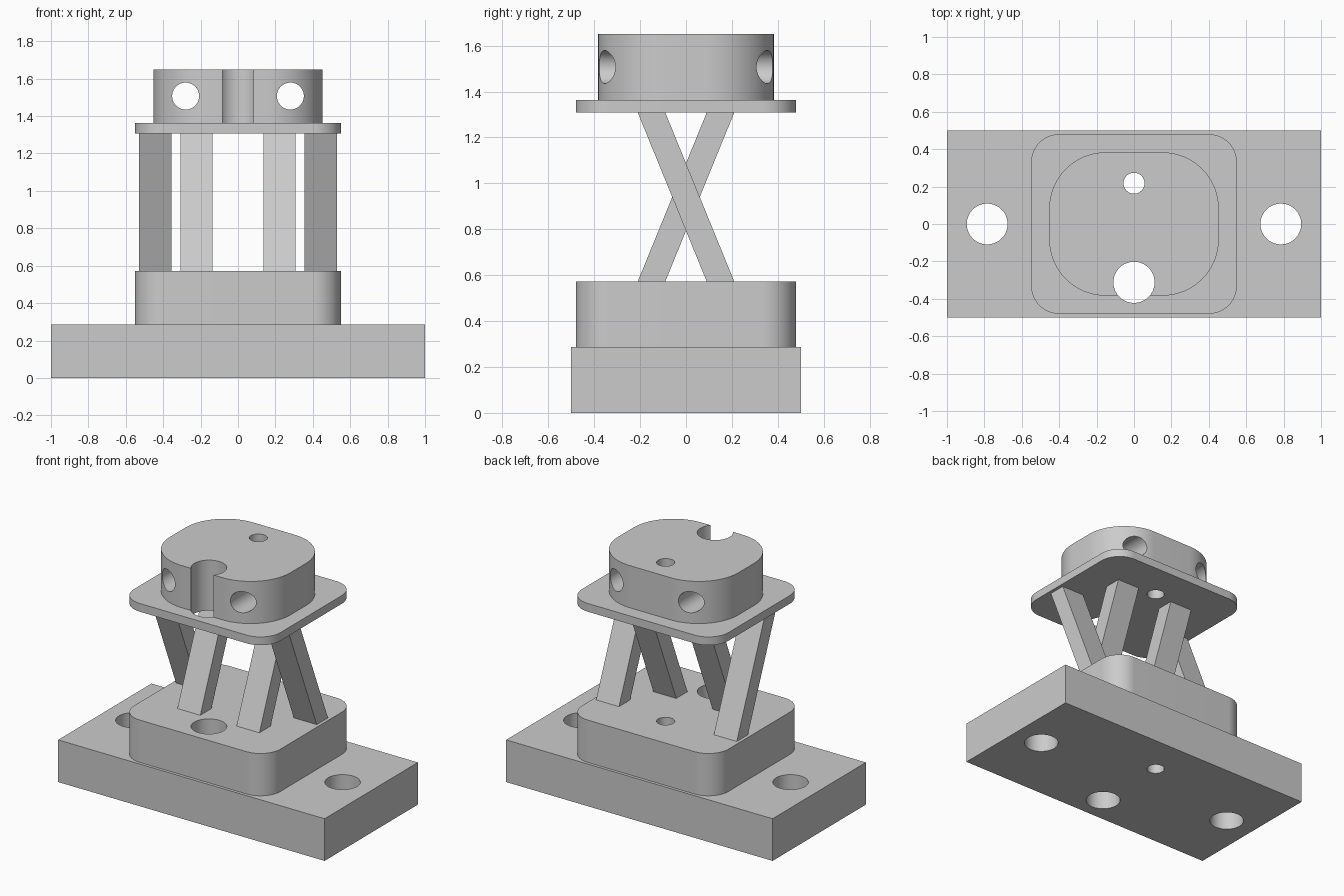
import bpy
import bmesh
import math

cube = bpy.data.objects.get("Cube")
if cube:
    bpy.data.objects.remove(cube, do_unlink=True)

grey = bpy.data.materials.new("plain grey")
grey.use_nodes = True
colour = (0.6, 0.6, 0.6, 1)
grey.diffuse_color = colour
grey.node_tree.nodes["Principled BSDF"].inputs["Base Color"].default_value = colour

# Shared heights
BASE_TOP, PEDESTAL_TOP = 0.286, 0.573
PLATE_BOTTOM, PLATE_TOP, HEAD_TOP = 1.308, 1.364, 1.65


def rounded_outline(hx, hy, radius, steps=24):
    """Rectangle outline with arc corners, counter-clockwise."""
    if radius == 0:
        return [(hx, hy), (-hx, hy), (-hx, -hy), (hx, -hy)]
    points = []
    for corner, (sx, sy) in enumerate([(1, 1), (-1, 1), (-1, -1), (1, -1)]):
        for i in range(steps + 1):
            a = math.pi / 2 * (corner + i / steps)
            points.append((sx * (hx - radius) + radius * math.cos(a),
                           sy * (hy - radius) + radius * math.sin(a)))
    return points


def prism(name, bottom, top):
    """Solid between two matching loops of 3D points."""
    bm = bmesh.new()
    low = [bm.verts.new(p) for p in bottom]
    high = [bm.verts.new(p) for p in top]
    bm.faces.new(low)
    bm.faces.new(high)
    for i in range(len(low)):
        j = (i + 1) % len(low)
        bm.faces.new((low[i], low[j], high[j], high[i]))
    bmesh.ops.recalc_face_normals(bm, faces=bm.faces)
    mesh = bpy.data.meshes.new(name)
    bm.to_mesh(mesh)
    bm.free()
    mesh.materials.append(grey)
    obj = bpy.data.objects.new(name, mesh)
    bpy.context.collection.objects.link(obj)
    return obj


def drill(obj, x, y, z, radius, along_y=False):
    """Cut a round through hole, upright or front to back."""
    bpy.ops.mesh.primitive_cylinder_add(
        vertices=64, radius=radius, depth=4, location=(x, y, z),
        rotation=(math.pi / 2 if along_y else 0, 0, 0))
    cutter = bpy.context.object
    cutter.hide_render = True
    cutter.data.materials.append(grey)
    cut = obj.modifiers.new("hole", 'BOOLEAN')
    cut.operation = 'DIFFERENCE'
    cut.solver = 'EXACT'
    cut.object = cutter
    graph = bpy.context.evaluated_depsgraph_get()
    mesh = bpy.data.meshes.new_from_object(obj.evaluated_get(graph))
    obj.modifiers.clear()
    obj.data = mesh
    bpy.data.objects.remove(cutter, do_unlink=True)


def slab(name, hx, hy, radius, z0, z1):
    """Rounded block with the two upright holes shared by the whole stack."""
    outline = rounded_outline(hx, hy, radius)
    obj = prism(name, [(x, y, z0) for x, y in outline],
                [(x, y, z1) for x, y in outline])
    drill(obj, 0, -0.312, 0, 0.11)
    drill(obj, 0, 0.218, 0, 0.056)
    return obj


# Stacked blocks
base = slab("base_block", 1, 0.5, 0, 0, BASE_TOP)
pedestal = slab("pedestal", 0.55, 0.48, 0.15, BASE_TOP, PEDESTAL_TOP)
plate = slab("upper_plate", 0.55, 0.48, 0.15, PLATE_BOTTOM, PLATE_TOP)
head = slab("head_block", 0.453, 0.383, 0.3, PLATE_TOP, HEAD_TOP)

# Mounting holes in the base and cross holes in the head
for side in (-1, 1):
    drill(base, side * 0.785, 0, 0, 0.109)
    drill(head, side * 0.28, 0, 1.507, 0.072, along_y=True)

# Slanted struts: inner pair leans back, outer pair leans forward
for side, side_name in ((1, "left"), (-1, "right")):
    for kind, x, lean in (("inner", 0.222, 1), ("outer", 0.442, -1)):
        section = rounded_outline(0.086, 0.06, 0)
        prism(f"{kind}_strut_{side_name}",
              [(side * x + px, py - lean * 0.15, PEDESTAL_TOP) for px, py in section],
              [(side * x + px, py + lean * 0.15, PLATE_BOTTOM) for px, py in section])

# Smooth the round walls, keep the edges sharp
bpy.ops.object.select_all(action='DESELECT')
for obj in (base, pedestal, plate, head):
    obj.select_set(True)
    bpy.context.view_layer.objects.active = obj
bpy.ops.object.shade_smooth_by_angle(angle=math.radians(30))
